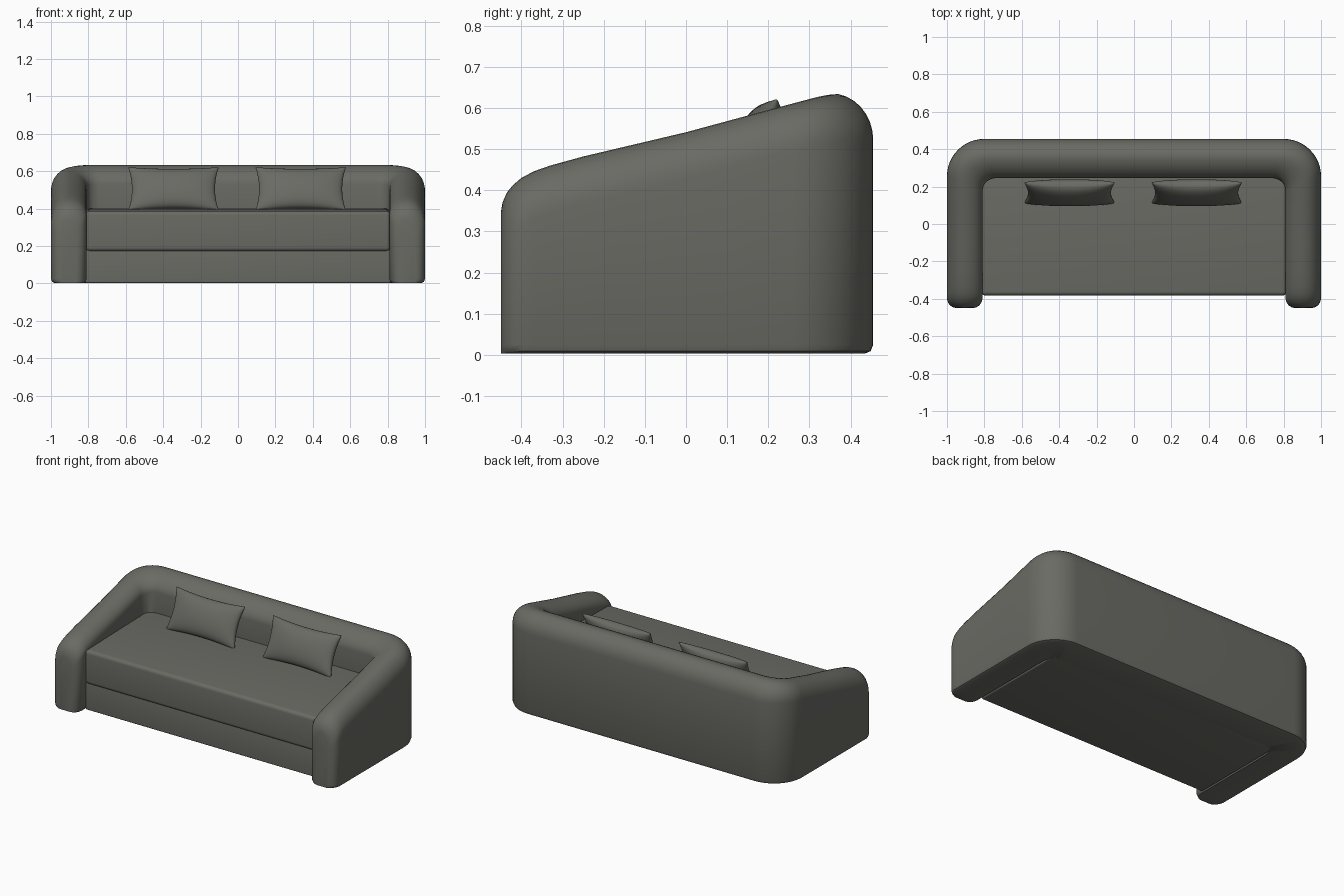
import bpy, bmesh, math
from mathutils import Matrix

if "Cube" in bpy.data.objects:
    bpy.data.objects.remove(bpy.data.objects["Cube"])

fabric = bpy.data.materials.new("dark warm grey fabric")
fabric.diffuse_color = (0.145, 0.145, 0.128, 1)
fabric.use_nodes = True
fabric.node_tree.nodes["Principled BSDF"].inputs["Base Color"].default_value = fabric.diffuse_color


def finish(name, bm, angle=45):
    bmesh.ops.recalc_face_normals(bm, faces=bm.faces[:])
    me = bpy.data.meshes.new(name)
    bm.to_mesh(me)
    bm.free()
    ob = bpy.data.objects.new(name, me)
    bpy.context.collection.objects.link(ob)
    me.materials.append(fabric)
    bpy.ops.object.select_all(action='DESELECT')
    ob.select_set(True)
    bpy.context.view_layer.objects.active = ob
    bpy.ops.object.shade_smooth_by_angle(angle=math.radians(angle))
    return ob


# height of the sloping top edge at depth y
SLOPE = [(-0.45, 0.345), (-0.446, 0.37), (-0.435, 0.395), (-0.42, 0.413), (-0.40, 0.43),
         (-0.37, 0.446), (-0.33, 0.460), (-0.25, 0.482), (0, 0.541), (0.2, 0.595),
         (0.32, 0.627), (0.37, 0.636), (0.46, 0.637)]


def top_height(y):
    for (y0, z0), (y1, z1) in zip(SLOPE, SLOPE[1:]):
        if y <= y1:
            return z0 + (z1 - z0) * max(0, y - y0) / (y1 - y0)
    return SLOPE[-1][1]


# wrap-around shell: pairs of outer and inner plan points, right arm then mirrored
stations = []
for y, inset in [(-0.45, 0.055), (-0.446, 0.034), (-0.435, 0.016), (-0.42, 0.006), (-0.40, 0),
                 (-0.37, 0), (-0.33, 0), (-0.25, 0), (-0.12, 0), (0, 0), (0.1, 0)]:
    stations.append(((1 - inset, y), (0.81 + inset, y)))
for i in range(13):
    a = math.radians(90 * i / 12)
    c, s = math.cos(a), math.sin(a)
    stations.append(((0.8 + 0.2 * c, 0.255 + 0.2 * s), (0.74 + 0.07 * c, 0.175 + 0.07 * s)))
stations += [((-o[0], o[1]), (-i[0], i[1])) for o, i in reversed(stations)]

# cross-section: (fraction across, height from floor or drop from top)
T = 0.2
section = [(0.02 / T, 0.003, False), (0.006 / T, 0.009, False), (0, 0.025, False)]
for i in range(9):
    a = math.radians(90 * i / 8)
    section.append((0.1 * (1 - math.cos(a)) / T, 0.115 * (1 - math.sin(a)), True))
for i in range(7, -1, -1):
    a = math.radians(90 * i / 8)
    section.append((1 - 0.1 * (1 - math.cos(a)) / T, 0.075 * (1 - math.sin(a)), True))
section += [(1, 0.02, False), (1 - 0.015 / T, 0.003, False)]

bm = bmesh.new()
rings = []
for o, n in stations:
    ring = []
    for f, h, from_top in section:
        x, y = o[0] + (n[0] - o[0]) * f, o[1] + (n[1] - o[1]) * f
        ring.append(bm.verts.new((x, y, top_height(y) - h if from_top else h)))
    rings.append(ring)
for r0, r1 in zip(rings, rings[1:]):
    for k in range(len(section)):
        m = (k + 1) % len(section)
        bm.faces.new((r0[k], r0[m], r1[m], r1[k]))
bm.faces.new(rings[0])
bm.faces.new(rings[-1])
finish("arms_and_back", bm)


def slab(name, x, y0, y1, z0, z1, radius, front_drop=0):
    bm = bmesh.new()
    bmesh.ops.create_cube(bm, size=1)
    for v in bm.verts:
        front, top = v.co.y < 0, v.co.z > 0
        v.co = (2 * x * v.co.x, y0 if front else y1,
                (z1 - (front_drop if front else 0)) if top else z0)
    bmesh.ops.bevel(bm, geom=bm.edges[:], offset=radius, segments=5, profile=0.5,
                    affect='EDGES')
    return finish(name, bm)


# seat parts
slab("base", 0.815, -0.372, 0.27, 0.003, 0.18, 0.008)
slab("seat_cushion", 0.815, -0.383, 0.27, 0.172, 0.401, 0.022, 0.014)


# throw pillows with pinched corners, leaning on the back
def pillow(name, cx):
    bm = bmesh.new()
    nu, nv = 28, 18
    grid = {}
    for side in (-1, 1):
        for i in range(nu + 1):
            for j in range(nv + 1):
                u = -math.cos(math.pi * i / nu)
                v = -math.cos(math.pi * j / nv)
                pu, pv = 1 - u * u, 1 - v * v
                t = 0.056 * max(0, pu * pv) ** 0.42
                grid[side, i, j] = bm.verts.new((u * (0.242 - 0.02 * pv), side * t,
                                                 v * (0.128 - 0.014 * pu)))
        for i in range(nu):
            for j in range(nv):
                bm.faces.new([grid[side, i + a, j + b] for a, b in
                              ((0, 0), (1, 0), (1, 1), (0, 1))])
    bmesh.ops.remove_doubles(bm, verts=bm.verts[:], dist=0.00005)
    bm.transform(Matrix.Translation((cx, 0.167, 0.505)) @
                 Matrix.Rotation(math.radians(-25), 4, 'X'))
    finish(name, bm, 60)


pillow("left_pillow", -0.345)
pillow("right_pillow", 0.335)
